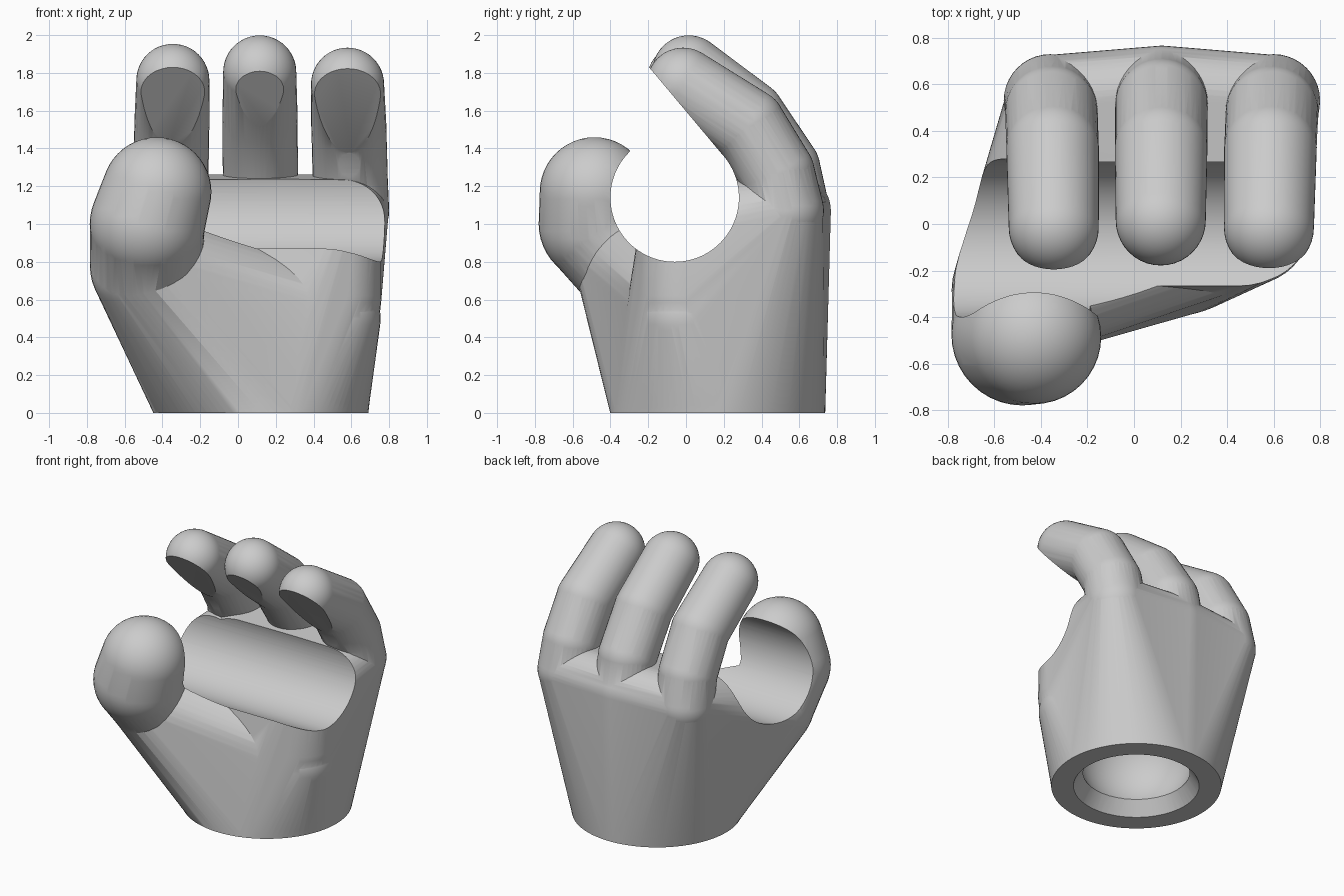
import bpy, bmesh, math
from mathutils import Vector, Matrix

cube = bpy.data.objects.get("Cube")
if cube:
    bpy.data.objects.remove(cube, do_unlink=True)

grey = bpy.data.materials.new("plain_grey")
grey.use_nodes = True
colour = (0.6, 0.6, 0.6, 1)
grey.diffuse_color = colour
grey.node_tree.nodes["Principled BSDF"].inputs["Base Color"].default_value = colour


def finish(bm, name):
    bmesh.ops.recalc_face_normals(bm, faces=bm.faces[:])
    mesh = bpy.data.meshes.new(name)
    bm.to_mesh(mesh)
    bm.free()
    mesh.materials.append(grey)
    ob = bpy.data.objects.new(name, mesh)
    bpy.context.collection.objects.link(ob)
    return ob


def ball(bm, x, y, z, r):
    bmesh.ops.create_uvsphere(bm, u_segments=40, v_segments=24, radius=r,
                              matrix=Matrix.Translation((x, y, z)))


def hull(name, balls, wrist=None):
    """Convex skin around a set of balls and, optionally, the wrist disc."""
    bm = bmesh.new()
    for b in balls:
        ball(bm, *b)
    if wrist:
        radius, z = wrist
        bmesh.ops.create_circle(bm, segments=96, radius=radius,
                                matrix=Matrix.Translation((WRIST.x, WRIST.y, z)))
    res = bmesh.ops.convex_hull(bm, input=bm.verts[:])
    skin = {g for g in res["geom"] if isinstance(g, bmesh.types.BMFace)}
    bmesh.ops.delete(bm, geom=[f for f in bm.faces if f not in skin], context="FACES_ONLY")
    bmesh.ops.delete(bm, geom=[e for e in bm.edges if not e.link_faces], context="EDGES")
    bmesh.ops.delete(bm, geom=[v for v in bm.verts if not v.link_faces], context="VERTS")
    return finish(bm, name)


def chain(name, balls):
    """Hull each neighbouring pair of balls, nudging radii so skins never coincide."""
    return [hull(f"{name}_{i}", [a, (*b[:3], b[3] * 0.997)])
            for i, (a, b) in enumerate(zip(balls, balls[1:]))]


def combine(target, tool, operation):
    mod = target.modifiers.new("cut", "BOOLEAN")
    mod.operation, mod.solver, mod.object = operation, "EXACT", tool
    bpy.context.view_layer.objects.active = target
    bpy.ops.object.modifier_apply(modifier=mod.name)
    bpy.data.objects.remove(tool, do_unlink=True)


WRIST = Vector((0.12, 0.167, 0))
knuckles = [(-0.36, 0.53, 1.06, 0.197), (0.12, 0.57, 1.07, 0.197), (0.6, 0.53, 1.06, 0.197)]
thumb_base = (-0.484, -0.285, 0.778, 0.3)

# Palm with the heel of the hand
hand = hull("gripping_hand", knuckles + [(0.5, 0, 0.62, 0.26), (0.5, 0.01, 0.95, 0.26),
                                         (0.05, 0.01, 0.95, 0.26)], (0.57, 0))
parts = [hull("thumb_mound", [thumb_base, knuckles[0][:3] + (0.19,), (0.5, 0, 0.5, 0.255)],
              (0.569, 0.002))]

# Thumb
parts += chain("thumb", [thumb_base[:3] + (0.298,), (-0.48, -0.475, 1.0, 0.305),
                         (-0.43, -0.485, 1.17, 0.29)])

# Three curled fingers: base x, tip x, backward and downward offset
for name, base, tip, dy, dz in (("index_finger", -0.36, -0.345, -0.03, -0.045),
                                ("middle_finger", 0.12, 0.115, 0, 0),
                                ("outer_finger", 0.6, 0.58, -0.03, -0.065)):
    side = [(0.56, 1.07, 0.2), (0.513, 1.289, 0.199), (0.33, 1.5625, 0.199), (0.015, 1.805, 0.194)]
    balls = [(base + (tip - base) * i / 3, y + dy * (i != 2), z + dz * i / 3, r)
             for i, (y, z, r) in enumerate(side)]
    parts += chain(name, balls)

for part in parts:
    combine(hand, part, "UNION")

# Grip hole across the hand
bm = bmesh.new()
centre = Vector((0, -0.06, 1.14))
bmesh.ops.create_cone(bm, cap_ends=True, segments=96, radius1=0.34, radius2=0.34, depth=3,
                      matrix=Matrix.Translation(centre) @ Matrix.Rotation(math.pi / 2, 4, "Y"))
combine(hand, finish(bm, "grip_cutter"), "DIFFERENCE")

# Slanted slot that flattens the inside of the fingers
bm = bmesh.new()
slant = Matrix.Translation(centre) @ Matrix.Rotation(math.radians(40), 4, "X")
bmesh.ops.create_cube(bm, size=1, matrix=slant @ Matrix.Translation((0, 0.2395, 0.6))
                      @ Matrix.Diagonal((2.9, 0.2, 1.2, 1)))
combine(hand, finish(bm, "slot_cutter"), "DIFFERENCE")

# Ball socket with a tapered mouth in the wrist
bm = bmesh.new()
ball(bm, WRIST.x, WRIST.y, 0.28, 0.4)
combine(hand, finish(bm, "socket_cutter"), "DIFFERENCE")
bm = bmesh.new()
bmesh.ops.create_cone(bm, cap_ends=True, segments=64, radius1=0.434, radius2=0.345, depth=0.14,
                      matrix=Matrix.Translation((WRIST.x, WRIST.y, 0.05)))
combine(hand, finish(bm, "mouth_cutter"), "DIFFERENCE")

# Smooth skin with crisp cut edges
bpy.ops.object.select_all(action="DESELECT")
hand.select_set(True)
bpy.context.view_layer.objects.active = hand
bpy.ops.object.shade_smooth_by_angle(angle=math.radians(30))
